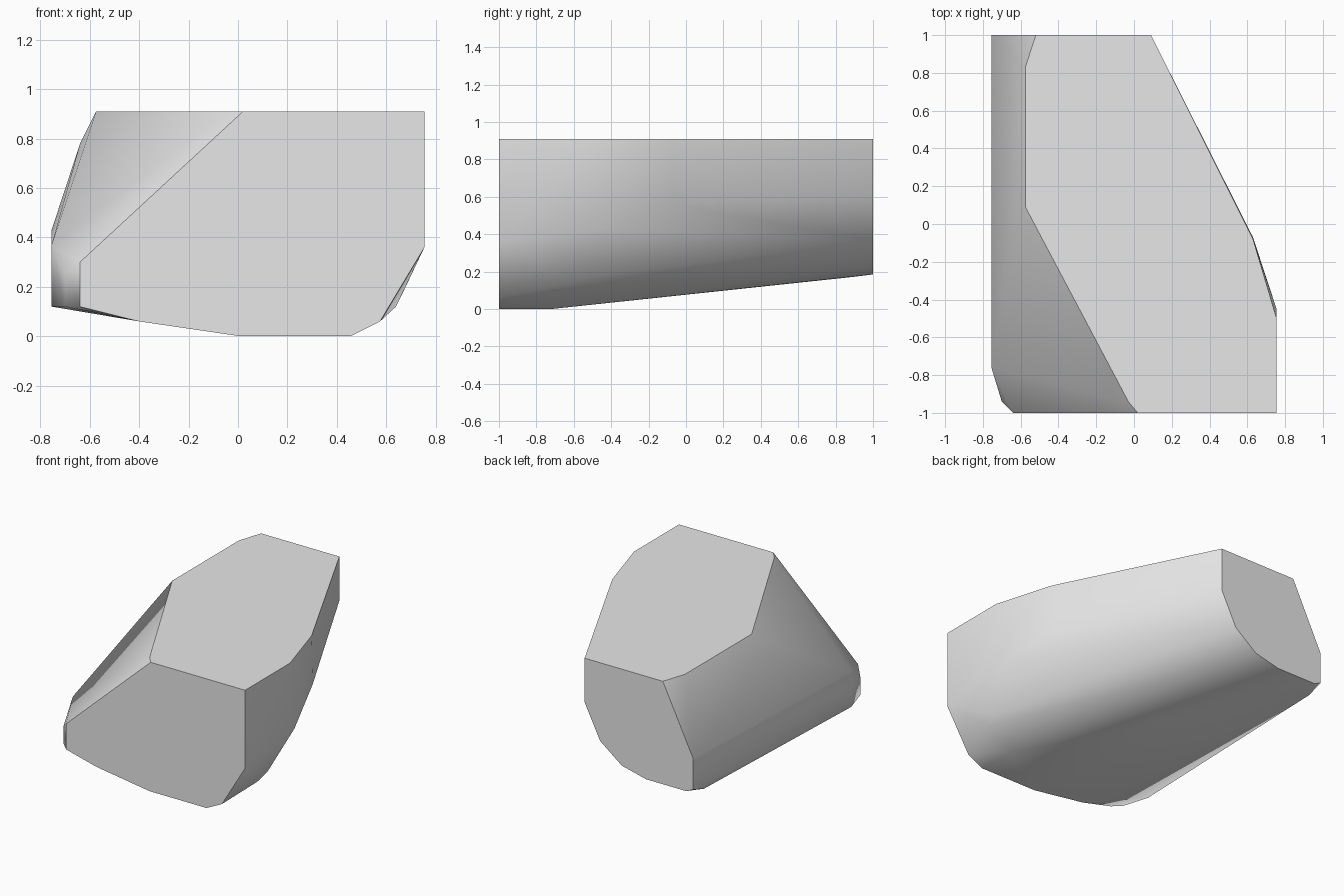
import bpy
import bmesh
from mathutils import Vector

default_cube = bpy.data.objects.get("Cube")
if default_cube:
    bpy.data.objects.remove(default_cube, do_unlink=True)

FRONT, BACK, TOP, LOW_SIDE = -1, 1, 0.91, -0.755


def make_material(name, value):
    material = bpy.data.materials.new(name)
    material.use_nodes = True
    color = (value, value, value, 1)
    material.diffuse_color = color
    material.node_tree.nodes["Principled BSDF"].inputs["Base Color"].default_value = color
    return material


# Outline of the flat front cut (x, z)
front_outline = [(0.02, TOP), (0.755, TOP), (0.755, 0.36), (0.575, 0.06), (0.455, 0),
                 (0.01, 0), (-0.4, 0.06), (-0.64, 0.12), (-0.64, 0.3)]
# Outline of the flat back cut (x, z)
back_outline = [(-0.52, TOP), (0.09, TOP), (0.09, 0.6), (-0.03, 0.36), (-0.2, 0.23),
                (-0.39, 0.185), (-0.7, 0.185), (LOW_SIDE, 0.21), (LOW_SIDE, 0.43)]
# Remaining corners of the flat top (x, y)
top_outline = [(0.63, -0.08), (0.755, -0.5), (-0.03, -0.94), (-0.575, 0.09), (-0.575, 0.83)]
# Corners of the upright side wall (y, z)
wall_outline = [(-0.76, 0.12), (-0.76, 0.37), (0.88, 0.17)]
# Bulging corners of the rounded flank, the underside and the worn edges
bulges = [(0.755, -0.45, 0.43), (0.63, -0.07, 0.56), (0.66, -0.62, 0.16),
          (0.64, -0.7, 0.12), (0.45, -0.72, 0),
          (-0.7, -0.94, 0.12), (-0.7, -0.94, 0.25), (-0.64, 0.1, 0.78)]

corners = [(x, FRONT, z) for x, z in front_outline]
corners += [(x, BACK, z) for x, z in back_outline]
corners += [(x, y, TOP) for x, y in top_outline]
corners += [(LOW_SIDE, y, z) for y, z in wall_outline]
corners += bulges

# Wrap the corners in a convex skin
bm = bmesh.new()
for corner in corners:
    bm.verts.new(corner)
hull = bmesh.ops.convex_hull(bm, input=bm.verts[:])
unused = {item for item in hull["geom_interior"] + hull["geom_unused"]
          if isinstance(item, bmesh.types.BMVert)}
bmesh.ops.delete(bm, geom=list(unused), context="VERTS")
bmesh.ops.dissolve_limit(bm, angle_limit=0.01, verts=bm.verts[:], edges=bm.edges[:])
bmesh.ops.recalc_face_normals(bm, faces=bm.faces[:])

# Smooth the worn sides, with crisp borders around the three flat cuts
cut_directions = [Vector((0, FRONT, 0)), Vector((0, BACK, 0)), Vector((0, 0, 1))]
for face in bm.faces:
    face.smooth = True
for face in bm.faces:
    if any(face.normal.dot(direction) > 0.999 for direction in cut_directions):
        for edge in face.edges:
            edge.smooth = False

mesh = bpy.data.meshes.new("rock_chunk")
bm.to_mesh(mesh)
bm.free()
mesh.materials.append(make_material("light_grey_stone", 0.8))
rock_chunk = bpy.data.objects.new("rock_chunk", mesh)
bpy.context.collection.objects.link(rock_chunk)
